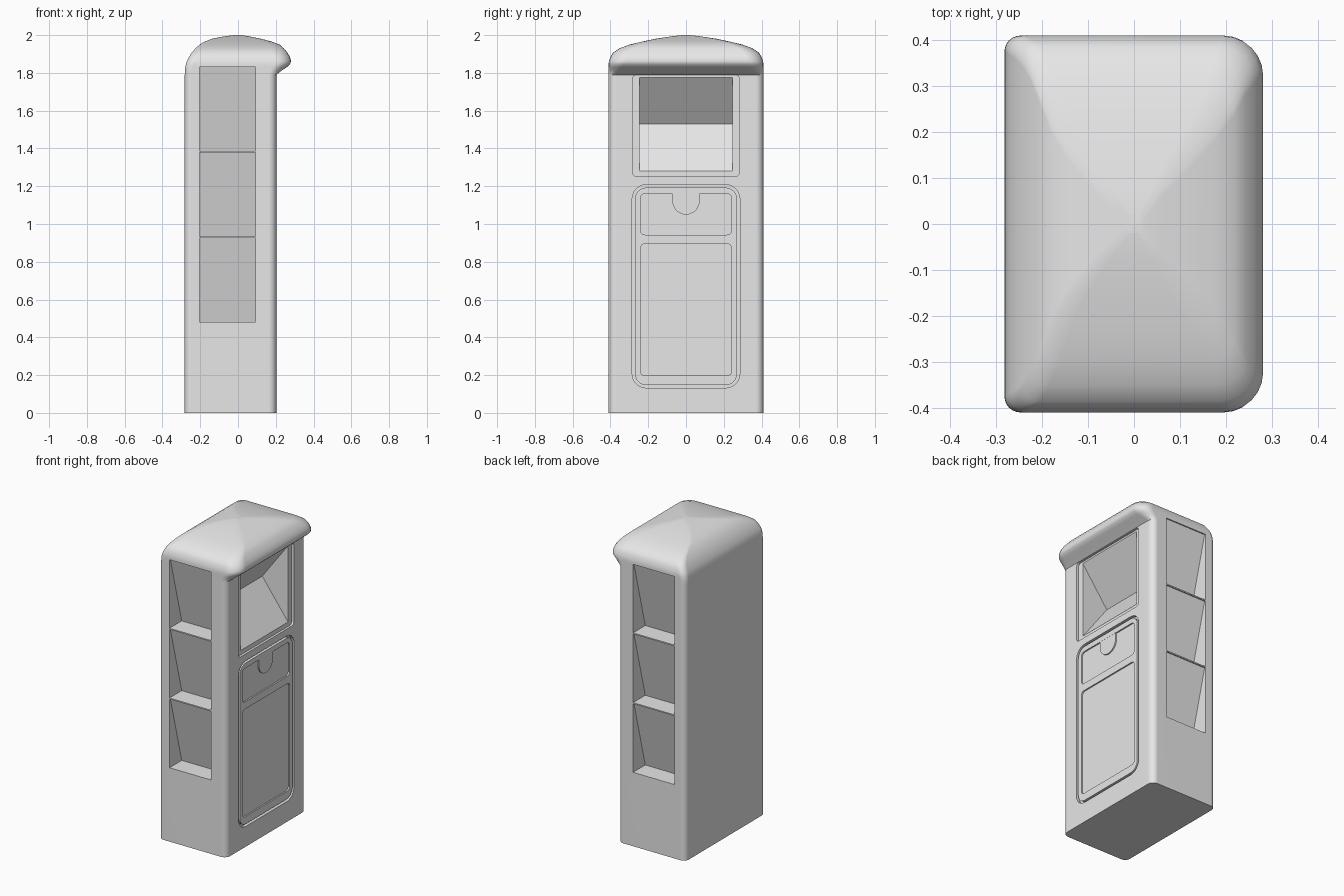
import bpy
import bmesh
from math import sin, cos, pi

cube = bpy.data.objects.get("Cube")
if cube:
    bpy.data.objects.remove(cube, do_unlink=True)

grey = bpy.data.materials.new("light_grey")
grey.use_nodes = True
grey.diffuse_color = (0.8, 0.8, 0.8, 1)
grey.node_tree.nodes["Principled BSDF"].inputs["Base Color"].default_value = (0.8, 0.8, 0.8, 1)


def make(name, bm):
    bmesh.ops.recalc_face_normals(bm, faces=bm.faces)
    mesh = bpy.data.meshes.new(name)
    bm.to_mesh(mesh)
    bm.free()
    mesh.materials.append(grey)
    obj = bpy.data.objects.new(name, mesh)
    bpy.context.collection.objects.link(obj)
    return obj


def loft(name, rings):
    """Skin a stack of closed rings and cap both ends."""
    bm = bmesh.new()
    rows = [[bm.verts.new(p) for p in ring] for ring in rings]
    n = len(rows[0])
    for low, high in zip(rows, rows[1:]):
        for i in range(n):
            j = (i + 1) % n
            bm.faces.new((low[i], low[j], high[j], high[i]))
    bm.faces.new(rows[0][::-1])
    bm.faces.new(rows[-1])
    return make(name, bm)


def prism(name, pts, axis, a, b):
    """Extrude a 2D outline along x (outline in y, z) or y (outline in x, z)."""
    if axis == "x":
        return loft(name, [[(t, u, v) for u, v in pts] for t in (a, b)])
    return loft(name, [[(u, t, v) for u, v in pts] for t in (a, b)])


def rounded(u0, u1, v0, v1, r_left, r_right, steps=6):
    """Rounded rectangle with separate left and right corner radii."""
    corners = ((u1, v1, r_right, -1, -1), (u0, v1, r_left, 1, -1),
               (u0, v0, r_left, 1, 1), (u1, v0, r_right, -1, 1))
    pts = []
    for k, (u, v, r, su, sv) in enumerate(corners):
        for i in range(steps + 1):
            t = (k + i / steps) * pi / 2
            pts.append((u + su * r + r * cos(t), v + sv * r + r * sin(t)))
    return pts


def activate(obj):
    bpy.ops.object.select_all(action="DESELECT")
    obj.select_set(True)
    bpy.context.view_layer.objects.active = obj


def cut(target, cutter):
    mod = target.modifiers.new("cut", "BOOLEAN")
    mod.operation, mod.solver, mod.object = "DIFFERENCE", "EXACT", cutter
    activate(target)
    bpy.ops.object.modifier_apply(modifier=mod.name)
    bpy.data.objects.remove(cutter, do_unlink=True)


def smooth(obj, angle=0.6):
    activate(obj)
    bpy.ops.object.shade_smooth_by_angle(angle=angle)
    mod = obj.modifiers.new("normals", "WEIGHTED_NORMAL")
    mod.keep_sharp = True


# Cabinet with overhanging domed hood: height, back x, front x, half depth, corner radii
sections = [
    (0, -.282, .203, .41, .035, .04),
    (1.79, -.282, .203, .41, .035, .04),
    (1.815, -.281, .235, .41, .035, .06),
    (1.83, -.279, .258, .41, .036, .075),
    (1.845, -.276, .275, .41, .038, .08),
    (1.862, -.271, .281, .408, .04, .085),
    (1.885, -.259, .275, .4, .04, .085),
    (1.907, -.245, .262, .386, .04, .08),
    (1.93, -.225, .243, .352, .04, .07),
    (1.95, -.203, .22, .298, .04, .06),
    (1.965, -.178, .18, .235, .04, .05),
    (1.98, -.14, .125, .165, .03, .04),
    (1.993, -.075, .06, .08, .02, .02),
    (2, -.02, .02, .02, .01, .01),
]
cabinet = loft("cabinet", [[(x, y, z) for x, y in rounded(x0, x1, -h, h, r0, r1)]
                           for z, x0, x1, h, r0, r1 in sections])

# Three wedge-shaped leaflet pockets in each end
for side in (-1, 1):
    for i in range(3):
        low = .48 + .453 * i
        high = low + .445
        wedge = [(side * y, z) for y, z in ((.43, low), (.285, low), (.402, high), (.43, high))]
        cut(cabinet, prism("pocket_cutter", wedge, "x", -.205, .093))

# Shallow screen frame with a deep angled niche
cut(cabinet, prism("frame_cutter", rounded(-.283, .283, 1.253, 1.788, .02, .02), "x", .188, .215))
niche = [(.21, 1.262), (.195, 1.272), (.003, 1.53), (.192, 1.782), (.21, 1.782)]
cut(cabinet, prism("niche_cutter", niche, "y", -.245, .245))

# Door set in a recess, leaving a thin groove round it
cut(cabinet, prism("door_cutter", rounded(-.285, .285, .132, 1.208, .075, .075), "x", .183, .22))
door = prism("door", rounded(-.27, .27, .147, 1.193, .06, .06), "x", .178, .202)
cut(door, prism("drawer_cutter", rounded(-.242, .242, .943, 1.16, .025, .025), "x", .193, .22))
cut(door, prism("panel_cutter", rounded(-.242, .242, .197, .895, .025, .025), "x", .193, .22))

# Rounded finger tab hanging into the drawer panel
arc = [(.072 * cos(t), 1.122 + .072 * sin(t)) for t in (pi + pi * i / 16 for i in range(17))]
tab = prism("drawer_tab", arc + [(.072, 1.165), (-.072, 1.165)], "x", .19, .2015)

for part in (cabinet, door, tab):
    smooth(part)
